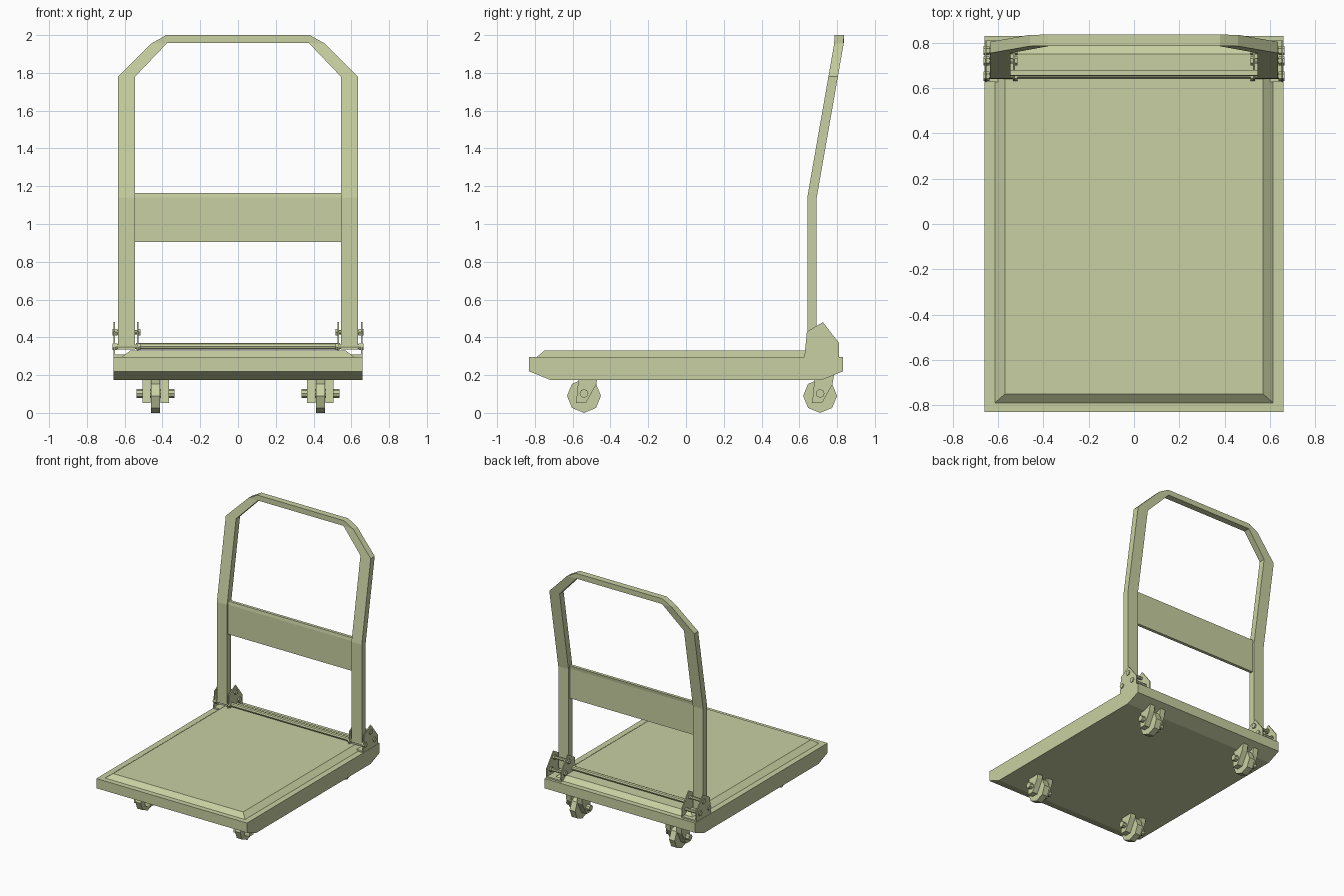
import bpy, bmesh, math

if "Cube" in bpy.data.objects:
    bpy.data.objects.remove(bpy.data.objects["Cube"])

mat = bpy.data.materials.new("pale olive")
mat.diffuse_color = (0.58, 0.63, 0.36, 1)
mat.use_nodes = True
mat.node_tree.nodes["Principled BSDF"].inputs["Base Color"].default_value = mat.diffuse_color


def make(name, verts, faces):
    me = bpy.data.meshes.new(name)
    me.from_pydata(verts, [], faces)
    bm = bmesh.new()
    bm.from_mesh(me)
    bmesh.ops.remove_doubles(bm, verts=bm.verts, dist=1e-5)
    bmesh.ops.recalc_face_normals(bm, faces=bm.faces)
    bm.to_mesh(me)
    bm.free()
    me.materials.append(mat)
    ob = bpy.data.objects.new(name, me)
    bpy.context.collection.objects.link(ob)
    return ob


def prism(name, profile, x0, x1):
    """Extrude a (y, z) profile along x."""
    n = len(profile)
    verts = [(x, y, z) for x in (x0, x1) for y, z in profile]
    faces = [tuple(range(n)), tuple(range(n, 2 * n))]
    faces += [(i, (i + 1) % n, (i + 1) % n + n, i + n) for i in range(n)]
    return make(name, verts, faces)


def disc(name, y, z, r, x0, x1, sides=8):
    pts = [(y + r * math.cos(2 * math.pi * i / sides),
            z + r * math.sin(2 * math.pi * i / sides)) for i in range(sides)]
    return prism(name, pts, x0, x1)


# Deck body with undercut front and rear
prism("deck", [(-0.83, 0.22), (-0.72, 0.175), (0.72, 0.175), (0.83, 0.22),
               (0.83, 0.297), (-0.83, 0.297)], -0.66, 0.66)

# Raised mat with sloped edges
pv = [(sx * a, sy * b, z) for a, b, z in ((0.615, 0.79, 0.296), (0.57, 0.75, 0.33))
      for sx, sy in ((-1, -1), (1, -1), (1, 1), (-1, 1))]
make("deck_mat", pv, [(0, 1, 2, 3), (4, 5, 6, 7)] +
     [(i, (i + 1) % 4, (i + 1) % 4 + 4, i + 4) for i in range(4)])


# Handle frame: ladder of outer and inner points, leaning back above the bend
def lean(z):
    return 0.642 + max(0, min(z, 1.96) - 1.14) * 0.175


half = [((0.635, 0.335), (0.545, 0.335)), ((0.635, 1.14), (0.545, 1.14)),
        ((0.635, 1.78), (0.545, 1.78)), ((0.46, 1.955), (0.375, 1.958)),
        ((0.38, 2.0), (0.375, 1.958))]
path = half + [tuple((-x, z) for x, z in pair) for pair in reversed(half)]
verts, faces = [], []
for (ox, oz), (ix, iz) in path:
    verts += [(ox, lean(oz), oz), (ix, lean(iz), iz),
              (ix, lean(iz) + 0.05, iz), (ox, lean(oz) + 0.05, oz)]
for k in range(len(path) - 1):
    a, b = 4 * k, 4 * k + 4
    for j in range(4):
        m = (j + 1) % 4
        if k in (3, 5) and j == 1:
            continue  # inner corner points coincide here
        faces.append((a + j, a + m, b + m, b + j))
e = len(verts) - 4
faces += [(0, 1, 2, 3), (e, e + 1, e + 2, e + 3)]
make("handle_frame", verts, [f for f in faces])

# Cross board between the legs, following the bend
prism("handle_board", [(0.652, 0.905), (0.652, 1.14), (0.656, 1.165),
                       (0.68, 1.165), (0.676, 1.14), (0.676, 0.905)], -0.55, 0.55)

# Release rod across the rear
disc("release_rod", 0.66, 0.352, 0.017, -0.54, 0.54)

plate = [(0.627, 0.296), (0.64, 0.43), (0.725, 0.48), (0.81, 0.37), (0.81, 0.296)]
for s, side in ((-1, "left"), (1, "right")):
    # Hinge bracket: two cheek plates, a foot and three bolts
    for x, w in ((0.53, "inner"), (0.654, "outer")):
        prism(f"{side}_{w}_bracket_plate", plate, s * (x - 0.004), s * (x + 0.004))
    prism(f"{side}_bracket_foot", [(0.627, 0.297), (0.81, 0.297), (0.81, 0.308),
                                   (0.627, 0.308)], s * 0.53, s * 0.654)
    for i, (y, z) in enumerate(((0.72, 0.428), (0.652, 0.35), (0.765, 0.35))):
        disc(f"{side}_bracket_pin_{i}", y, z, 0.012, s * 0.52, s * 0.655)
        for x0, x1, w in ((0.515, 0.528, "inner"), (0.638, 0.665, "outer")):
            disc(f"{side}_{w}_bolt_{i}", y, z, 0.02, s * x0, s * x1, 6)

    # Casters
    for y, end in ((-0.54, "front"), (0.71, "rear")):
        tag = f"{end}_{side}"
        disc(tag + "_wheel", y, 0.09, 0.09, s * 0.412, s * 0.46)
        top = 0.21
        fork = [(y - 0.03, top), (y - 0.03, 0.175), (y - 0.042, 0.052),
                (y + 0.01, 0.052), (y + 0.065, 0.15), (y + 0.075, top)]
        for x0, x1, w in ((0.366, 0.41, "inner"), (0.462, 0.506, "outer")):
            prism(f"{tag}_{w}_fork", fork, s * x0, s * x1)
        disc(tag + "_axle", y, 0.103, 0.023, s * 0.335, s * 0.537)
